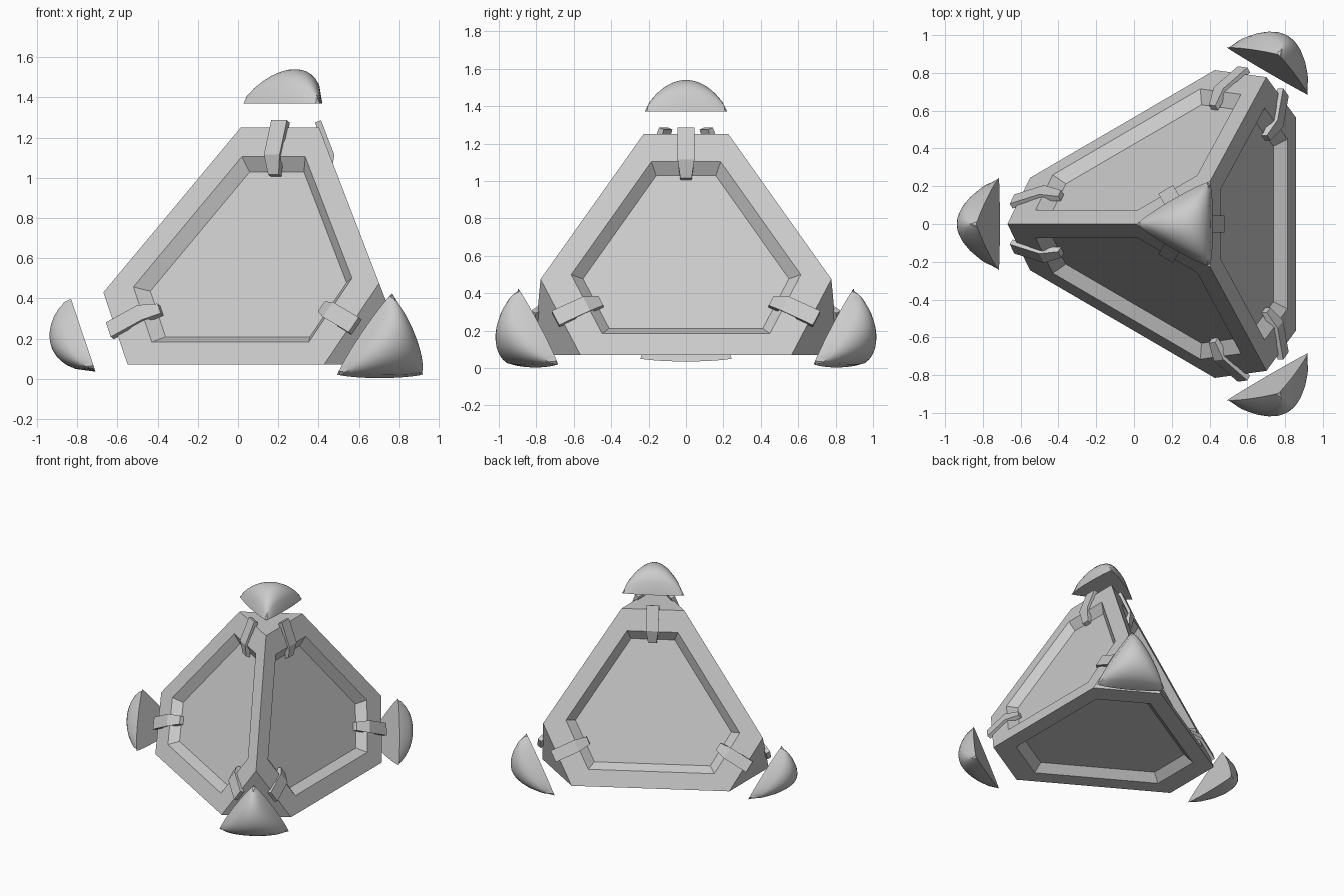
import bpy, bmesh, math
from mathutils import Vector

cube = bpy.data.objects.get("Cube")
if cube:
    bpy.data.objects.remove(cube, do_unlink=True)

grey = bpy.data.materials.new("plain_grey")
grey.use_nodes = True
grey.diffuse_color = (0.6, 0.6, 0.6, 1)
grey.node_tree.nodes["Principled BSDF"].inputs["Base Color"].default_value = (0.6, 0.6, 0.6, 1)


def finish(bm, name, smooth=False):
    bmesh.ops.recalc_face_normals(bm, faces=bm.faces)
    mesh = bpy.data.meshes.new(name)
    bm.to_mesh(mesh)
    bm.free()
    obj = bpy.data.objects.new(name, mesh)
    bpy.context.collection.objects.link(obj)
    mesh.materials.append(grey)
    if smooth:
        bpy.ops.object.select_all(action="DESELECT")
        obj.select_set(True)
        bpy.context.view_layer.objects.active = obj
        bpy.ops.object.shade_smooth_by_angle(angle=math.radians(40))


# Full pyramid corners and how far each is cut back along its edges
tips = {
    "top": Vector((0.28, 0, 1.57)),
    "right": Vector((-0.97, 0, 0.07)),
    "front": Vector((0.857, -1.065, 0.07)),
    "back": Vector((0.857, 1.065, 0.07)),
}
ridge_cut = {"top": 0.213, "right": 0.24, "front": 0.27, "back": 0.27}
base_cut = {"top": 0.213, "right": 0.23, "front": 0.235, "back": 0.235}
names = list(tips)
middle = sum(tips.values(), Vector()) / 4


def cut_point(a, b):
    """Point near corner a on the edge running to corner b."""
    amount = ridge_cut[a] if b == "top" else base_cut[a]
    return tips[a].lerp(tips[b], amount)


def panel_normal(panel):
    p, q, r = [tips[n] for n in panel]
    normal = (q - p).cross(r - p).normalized()
    return normal if normal.dot(p - middle) > 0 else -normal


def cut_frame(a, b, c, normal):
    """Middle of the cut edge at corner a, its direction, and the way inward."""
    start, end = cut_point(a, b), cut_point(a, c)
    side = (end - start).normalized()
    inward = side.cross(normal)
    mid = (start + end) / 2
    if inward.dot(mid - tips[a]) < 0:
        inward = -inward
    return mid, side, inward


def panel_point(a, b, c, normal, side_inset, cut_inset, depth):
    """Panel outline point near corner a beside edge ab, moved in and down."""
    inward = cut_frame(a, b, c, normal)[2]
    along = (tips[b] - tips[a]).normalized()
    across = along.cross(normal)
    if across.dot(tips[c] - tips[a]) < 0:
        across = -across
    slide = (cut_inset - side_inset * inward.dot(across)) / inward.dot(along)
    return cut_point(a, b) + across * side_inset + along * slide - normal * depth


# Body: cut pyramid with four framed, recessed panels
bm = bmesh.new()
verts = {(a, b): bm.verts.new(cut_point(a, b)) for a in names for b in names if a != b}
for skipped in names:
    a, b, c = panel = [n for n in names if n != skipped]
    normal = panel_normal(panel)
    order = [(a, b, c), (b, a, c), (b, c, a), (c, b, a), (c, a, b), (a, c, b)]
    rings = [[verts[k[:2]] for k in order]]
    for insets in ((0.122, 0.158, 0), (0.175, 0.215, 0.06)):
        rings.append([bm.verts.new(panel_point(*k, normal, *insets)) for k in order])
    for outer, inner in zip(rings, rings[1:]):
        for i in range(6):
            k = (i + 1) % 6
            bm.faces.new((outer[i], outer[k], inner[k], inner[i]))
    bm.faces.new(rings[-1])
    bm.faces.new([verts[(skipped, n)] for n in panel])
finish(bm, "body")


# Corner caps: bulged triangles floating off each cut corner
def make_cap(a, shift, bulge, size, n=20):
    tri = [cut_point(a, b) for b in names if b != a]
    centre = sum(tri, Vector()) / 3
    bm = bmesh.new()
    grid = {}
    for i in range(n + 1):
        for j in range(n + 1 - i):
            w = (i / n, j / n, 1 - (i + j) / n)
            flat = sum((p * k for p, k in zip(tri, w)), Vector()) - centre
            bow = size * (1 + 0.5 * (w[0] * w[1] + w[1] * w[2] + w[2] * w[0]))
            rise = max(27 * w[0] * w[1] * w[2], 0) ** 0.53
            grid[i, j] = bm.verts.new(centre + shift + flat * bow + bulge * rise)
    for i in range(n):
        for j in range(n - i):
            bm.faces.new((grid[i, j], grid[i + 1, j], grid[i, j + 1]))
            if i + j < n - 1:
                bm.faces.new((grid[i + 1, j], grid[i + 1, j + 1], grid[i, j + 1]))
    bmesh.ops.holes_fill(bm, edges=[e for e in bm.edges if e.is_boundary], sides=0)
    finish(bm, a + "_cap", smooth=True)


make_cap("top", Vector((0, 0, 0.12)), Vector((0.01, 0, 0.17)), 1.0)
for a, gap, drop in (("right", 0.165, 0.02), ("front", 0.135, 0.05), ("back", 0.135, 0.05)):
    out = tips[a] - tips["top"]
    out.z = 0
    out.normalize()
    make_cap(a, out * gap - Vector((0, 0, drop)), out * 0.175 - Vector((0, 0, 0.01)), 1.0)

# Clips: bent straps over the frame at each corner of the sloping panels
# each entry: distance in from the cut edge, height over the panel, half width
strap = [(-0.03, -0.01, 0.045), (-0.03, 0.022, 0.045), (0.155, 0.022, 0.045),
         (0.24, -0.03, 0.03), (0.24, -0.06, 0.03), (0.15, -0.02, 0.045)]
for skipped in names[1:]:
    panel = [n for n in names if n != skipped]
    normal = panel_normal(panel)
    for a in panel:
        b, c = [n for n in panel if n != a]
        mid, side, inward = cut_frame(a, b, c, normal)
        bm = bmesh.new()
        ends = [[bm.verts.new(mid + inward * u + normal * h + side * w * s)
                 for u, h, w in strap] for s in (-1, 1)]
        for end in ends:
            bm.faces.new(end)
        for i in range(len(strap)):
            k = (i + 1) % len(strap)
            bm.faces.new((ends[0][i], ends[0][k], ends[1][k], ends[1][i]))
        finish(bm, f"clip_{a}_opposite_{skipped}")
